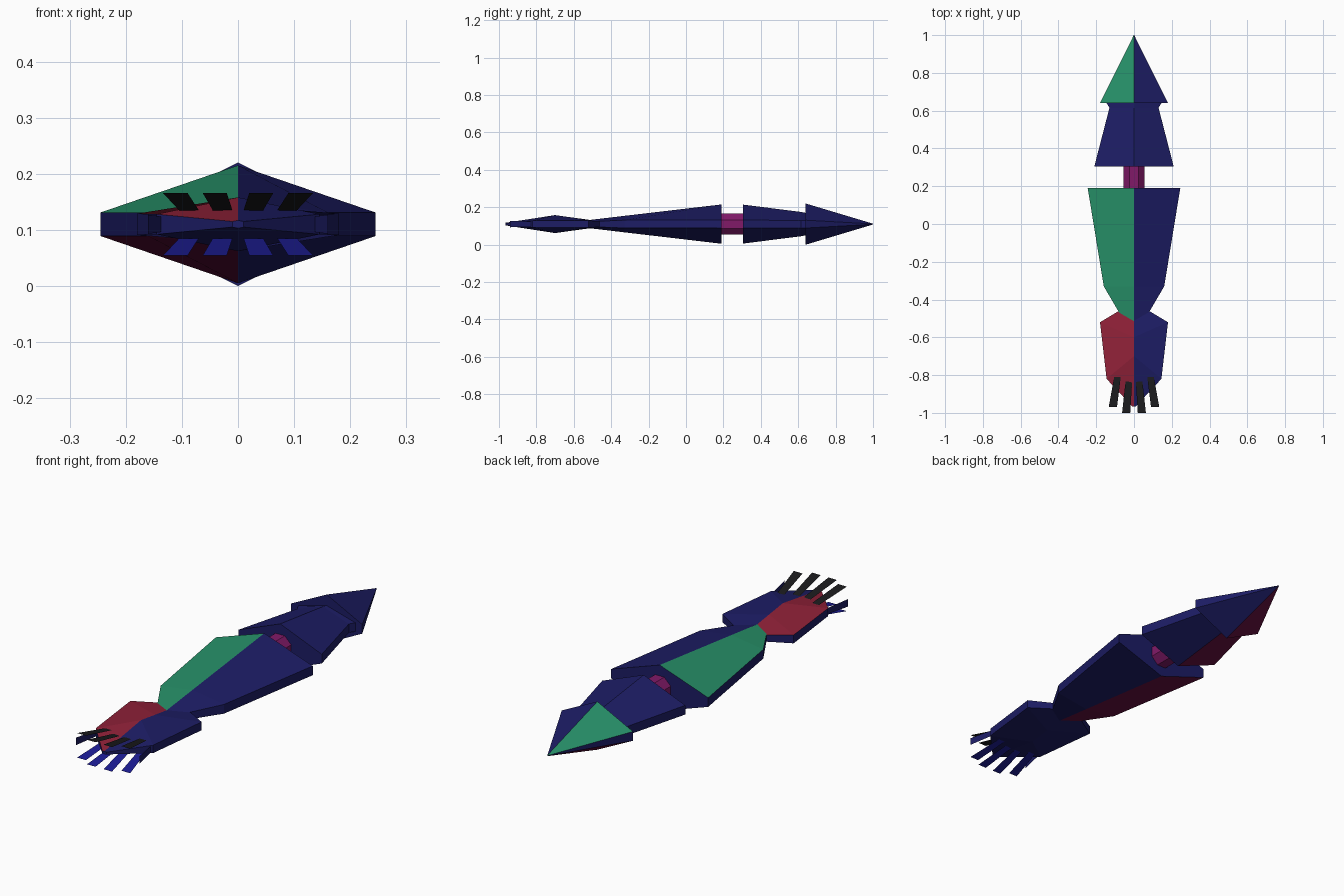
import bpy, math

if "Cube" in bpy.data.objects:
    bpy.data.objects.remove(bpy.data.objects["Cube"])

ZC = 0.11
COLORS = {
    "navy": (0.012, 0.012, 0.13, 1),
    "green": (0.02, 0.28, 0.14, 1),
    "maroon": (0.13, 0.005, 0.05, 1),
    "magenta": (0.22, 0.01, 0.14, 1),
    "red": (0.28, 0.015, 0.04, 1),
    "black": (0.01, 0.01, 0.012, 1),
    "blue": (0.012, 0.012, 0.3, 1),
}
MATS = {}
for key, rgba in COLORS.items():
    MATS[key] = bpy.data.materials.new(key)
    MATS[key].diffuse_color = rgba


def add_mesh(name, verts, faces, mats, face_mats=None):
    me = bpy.data.meshes.new(name)
    me.from_pydata(verts, [], faces)
    for m in mats:
        me.materials.append(MATS[m])
    for i, p in enumerate(me.polygons):
        p.material_index = face_mats[i] if face_mats else 0
    ob = bpy.data.objects.new(name, me)
    bpy.context.collection.objects.link(ob)
    return ob


def hex_loft(name, rings, top_left="navy", bottom_left="navy", rest="navy"):
    """Loft of pointed hexagons; ring = (ridge y, half height, side y, half width, half band)."""
    verts, faces, fm = [], [], []
    for yr, hh, ys, hw, b in rings:
        verts += [(0, yr, ZC + hh), (hw, ys, ZC + b), (hw, ys, ZC - b),
                  (0, yr, ZC - hh), (-hw, ys, ZC - b), (-hw, ys, ZC + b)]
    for r in range(len(rings) - 1):
        for i in range(6):
            j = (i + 1) % 6
            a = r * 6
            faces.append((a + i, a + j, a + 6 + j, a + 6 + i))
            fm.append({5: 0, 3: 1}.get(i, 2))
    n = len(verts)
    faces += [tuple(range(5, -1, -1)), tuple(range(n - 6, n))]
    fm += [2, 2]
    return add_mesh(name, verts, faces, [top_left, bottom_left, rest], fm)


# Arrow-shaped nose
hex_loft("nose", [(1.0, 0.002, 1.0, 0.001, 0.001),
                  (0.64, 0.11, 0.64, 0.18, 0.021)], "green", "maroon")

# Flared collar behind the nose
hex_loft("collar", [(0.64, 0.06, 0.64, 0.145, 0.02),
                    (0.615, 0.065, 0.615, 0.13, 0.02),
                    (0.305, 0.104, 0.305, 0.21, 0.021)], "navy", "maroon")

# Octagonal connector
bpy.ops.mesh.primitive_cylinder_add(vertices=8, radius=0.06, depth=0.2,
                                    location=(0, 0.25, ZC),
                                    rotation=(math.pi / 2, 0, 0))
joint = bpy.context.object
joint.name = "connector"
joint.rotation_euler = (math.pi / 2, math.pi / 8, 0)
joint.data.materials.append(MATS["magenta"])

# Main body
hex_loft("body", [(0.19, 0.105, 0.19, 0.245, 0.021),
                  (-0.33, 0.044, -0.33, 0.16, 0.021),
                  (-0.6, 0.012, -0.6, 0.002, 0.01)], "green", "maroon")

# Head
hex_loft("head", [(-0.5, 0.02, -0.46, 0.08, 0.015),
                  (-0.6, 0.034, -0.52, 0.18, 0.019),
                  (-0.7, 0.048, -0.82, 0.145, 0.018),
                  (-0.965, 0.007, -0.965, 0.01, 0.005)], "red", "navy")

# Thin splayed tentacle strips: (inner x range, outer x range, inner y, outer y)
STRIPS = [((0.07, 0.105), (0.09, 0.134), -0.81, -0.97),
          ((0.01, 0.045), (0.02, 0.063), -0.835, -1.0)]
for sx, side in ((-1, "left"), (1, "right")):
    for sz, row, col in ((1, "upper", "black"), (-1, "lower", "blue")):
        for k, ((i0, i1), (o0, o1), yi, yo) in enumerate(STRIPS):
            zi, zo = ZC + sz * 0.025, ZC + sz * 0.056
            add_mesh(f"tentacle_{row}_{side}_{k}",
                     [(sx * i0, yi, zi), (sx * i1, yi, zi),
                      (sx * o1, yo, zo), (sx * o0, yo, zo)],
                     [(0, 1, 2, 3) if sx * sz < 0 else (3, 2, 1, 0)], [col])
    # Upright strip at the side of the head
    add_mesh(f"tentacle_side_{side}",
             [(sx * 0.13, -0.79, ZC - 0.013), (sx * 0.13, -0.79, ZC + 0.013),
              (sx * 0.16, -0.94, ZC + 0.017), (sx * 0.16, -0.94, ZC - 0.017)],
             [(0, 1, 2, 3) if sx < 0 else (3, 2, 1, 0)], ["navy"])

for m in bpy.data.materials:
    if m.users and not m.is_grease_pencil:
        m.use_nodes = True
        m.node_tree.nodes["Principled BSDF"].inputs["Base Color"].default_value = m.diffuse_color
